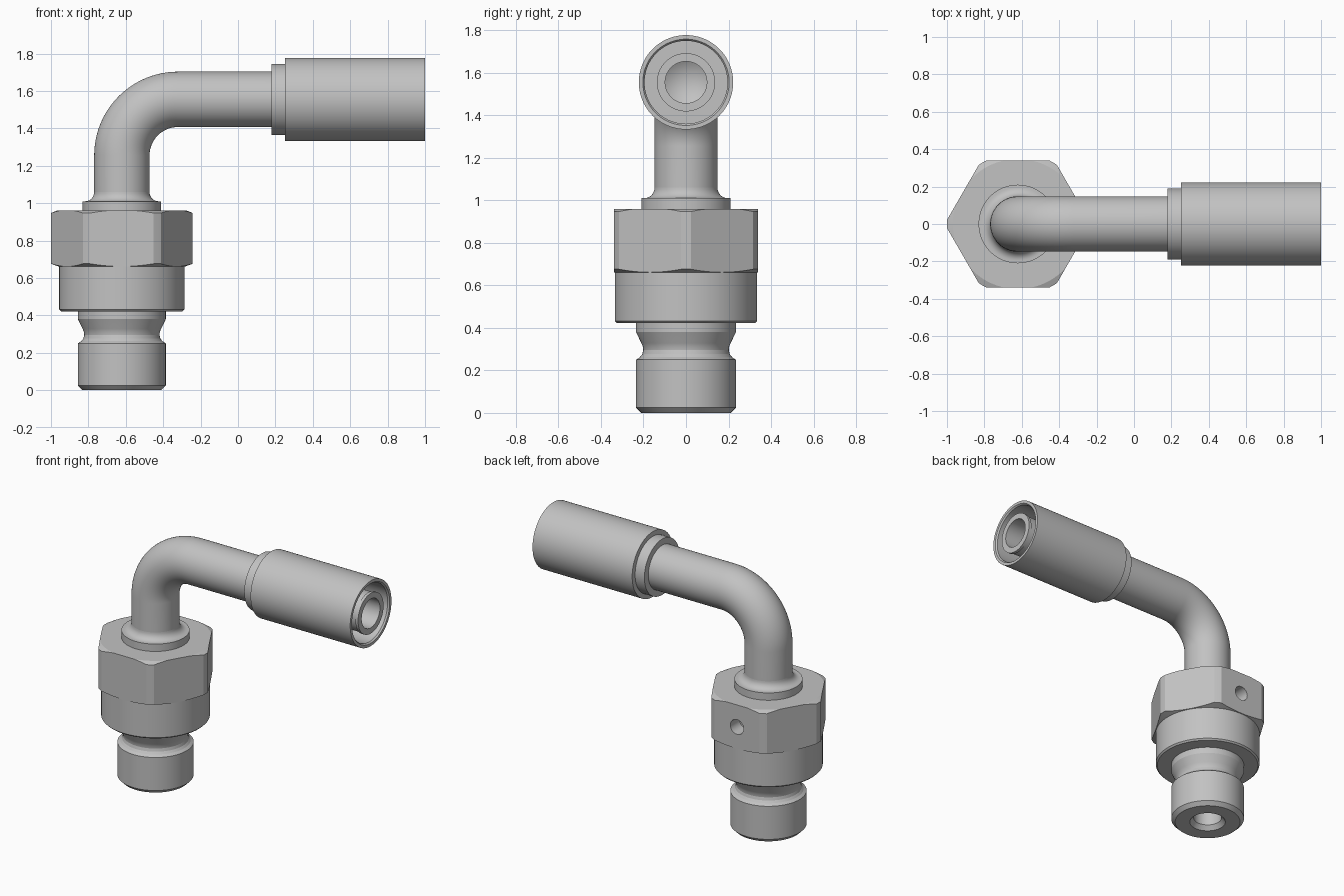
import bpy, bmesh, math
from mathutils import Vector

cube = bpy.data.objects.get("Cube")
if cube:
    bpy.data.objects.remove(cube)

AX, TZ = -0.621, 1.555          # upright axis x, outlet axis z
SEG = 96
UP, OUT, BACK = Vector((0, 0, 1)), Vector((1, 0, 0)), Vector((0, 1, 0))

steel = bpy.data.materials.new("brushed steel grey")
grey = (0.54, 0.54, 0.54, 1)
steel.use_nodes = True
steel.diffuse_color = grey
steel.node_tree.nodes["Principled BSDF"].inputs["Base Color"].default_value = grey


def skin(name, rings, seg=SEG):
    """Closed solid through circles given as (centre, direction, radius)."""
    bm = bmesh.new()
    loops = []
    for centre, d, r in rings:
        u = OUT if abs(d.y) > 0.9 else BACK
        v = u.cross(d)
        loops.append([bm.verts.new(centre + r * (math.sin(a) * u + math.cos(a) * v))
                      for a in (math.tau * i / seg for i in range(seg))])
    for a, b in zip(loops, loops[1:]):
        for i in range(seg):
            j = (i + 1) % seg
            bm.faces.new((a[i], a[j], b[j], b[i]))
    bm.faces.new(loops[0])
    bm.faces.new(loops[-1])
    bmesh.ops.remove_doubles(bm, verts=bm.verts, dist=1e-5)
    bmesh.ops.recalc_face_normals(bm, faces=bm.faces)
    mesh = bpy.data.meshes.new(name)
    bm.to_mesh(mesh)
    bm.free()
    ob = bpy.data.objects.new(name, mesh)
    bpy.context.collection.objects.link(ob)
    mesh.materials.append(steel)
    return ob


def turned(name, base, d, profile, seg=SEG):
    """Lathe a (radius, distance) profile along direction d."""
    return skin(name, [(base + d * t, d, max(r, 1e-7)) for r, t in profile], seg)


def activate(ob):
    bpy.ops.object.select_all(action='DESELECT')
    ob.select_set(True)
    bpy.context.view_layer.objects.active = ob


def cut(ob, tool, operation):
    activate(ob)
    mod = ob.modifiers.new("cut", 'BOOLEAN')
    mod.operation, mod.solver, mod.object = operation, 'EXACT', tool
    bpy.ops.object.modifier_apply(modifier=mod.name)
    bpy.data.objects.remove(tool)


foot = Vector((AX, 0, 0))

# Plug end with a chamfered blind bore and a locking groove
plug = turned("plug", foot, UP, [
    (0, 0.45), (0.09, 0.40), (0.09, 0.03), (0.115, 0), (0.21, 0), (0.235, 0.025),
    (0.235, 0.25), (0.217, 0.262), (0.206, 0.276), (0.201, 0.295), (0.203, 0.312),
    (0.21, 0.328), (0.235, 0.38), (0.235, 0.44), (0, 0.48)])

# Round collar below the nut
collar = turned("collar", foot, UP, [
    (0, 0.422), (0.325, 0.422), (0.335, 0.432), (0.335, 0.67), (0, 0.67)])

# Hex nut, corners turned down, with a small pin hole in the back flat
nut = turned("hex_nut", foot, UP, [(0.339 / math.cos(math.pi / 6), 0.655),
                                  (0.339 / math.cos(math.pi / 6), 0.96)], 6)
# one corner of the hexagon points along x
envelope = turned("nut_envelope", foot, UP, [
    (0.335, 0.66), (0.379, 0.676), (0.379, 0.947), (0.345, 0.961)])
cut(nut, envelope, 'INTERSECT')
drill = turned("pin_drill", Vector((AX, 0.24, 0.81)), BACK, [(0.05, 0), (0.05, 0.2)], 32)
cut(nut, drill, 'DIFFERENCE')

# Flange with a fillet running into the tube
fillet = [(0.195 - 0.047 * math.sin(a), 1.06 - 0.05 * math.cos(a))
          for a in (math.pi / 2 * i / 8 for i in range(9))]
flange = turned("tube_flange", foot, UP,
                [(0, 0.93), (0.21, 0.93), (0.21, 1.01)] + fillet + [(0, 1.06)])

# Bent tube: straight rise, quarter bend, straight run
R, BEND = 0.148, 0.30
rings = [(Vector((AX, 0, 0.95)), UP, R)]
for i in range(25):
    a = math.pi / 2 * i / 24
    rings.append((Vector((AX + BEND * (1 - math.cos(a)), 0, TZ - BEND + BEND * math.sin(a))),
                  Vector((math.sin(a), 0, math.cos(a))), R))
rings.append((Vector((0.2, 0, TZ)), OUT, R))
tube = skin("bent_tube", rings)

# Crimp sleeve, open at the end around the hollow hose insert
sleeve = turned("crimp_sleeve", Vector((0, 0, TZ)), OUT, [
    (0, 0.18), (0.19, 0.18), (0.19, 0.25), (0.222, 0.25), (0.222, 1.0), (0.203, 1.0),
    (0.195, 0.99), (0.195, 0.34), (0.13, 0.34), (0.13, 0.98), (0.137, 0.98), (0.137, 1.0),
    (0.098, 1.0), (0.098, 0.35), (0, 0.29)])

for ob in (plug, collar, nut, flange, tube, sleeve):
    activate(ob)
    bpy.ops.object.shade_smooth_by_angle(angle=math.radians(18))
